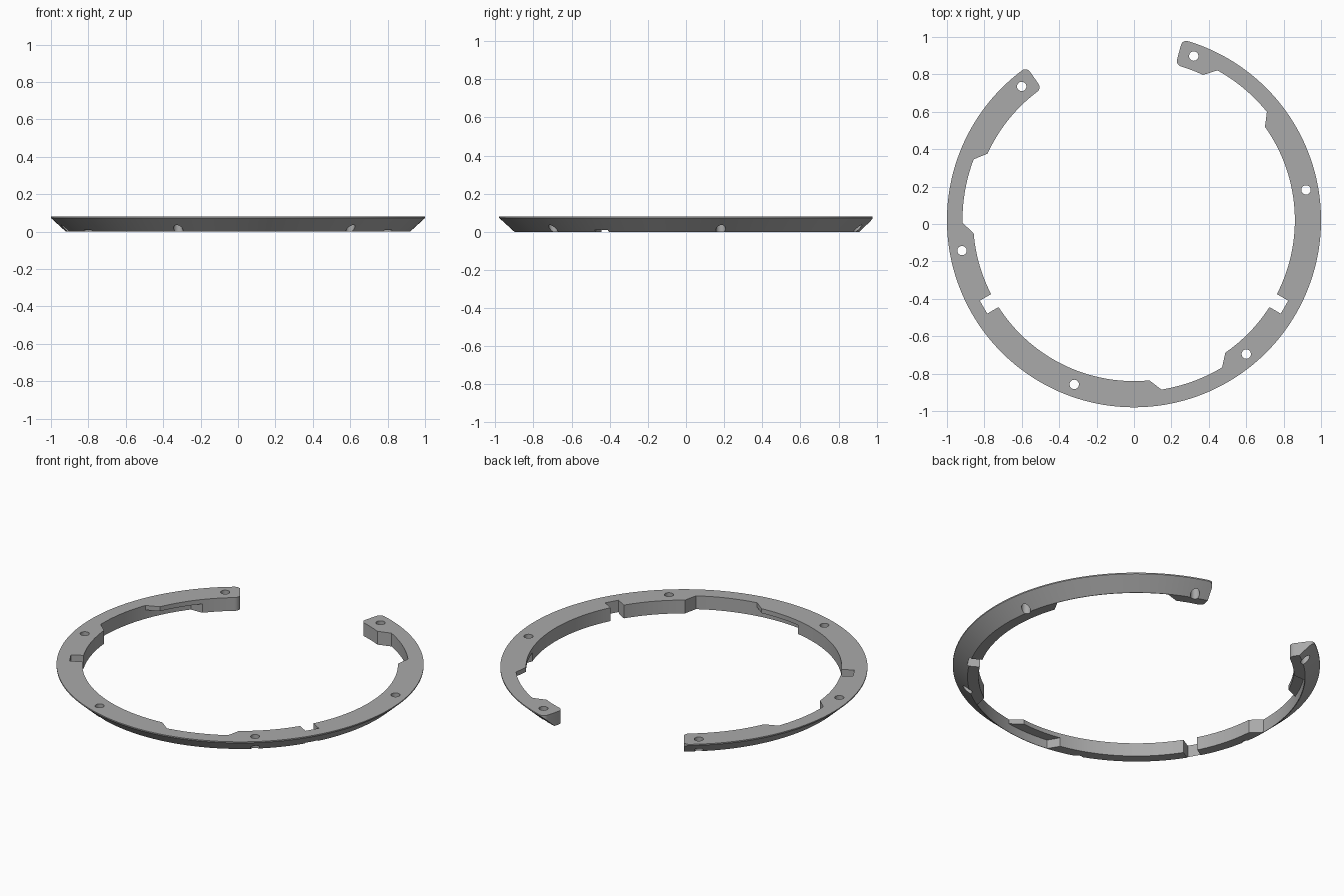
import bpy, bmesh, math

cube = bpy.data.objects.get("Cube")
if cube:
    bpy.data.objects.remove(cube, do_unlink=True)

CY = 0.02                       # ring centre in y
HEIGHT = 0.08
OUTER, BASE = 1.0, 0.92         # rim radius at the top and at the bottom
THICK, THIN = 0.86, 0.917       # inner radius of thick and thin sections
START, END = 125, 435           # open ring, in degrees
ROUND = 0.03                    # end corner radius


def polar(r, deg):
    a = math.radians(deg)
    return (r * math.cos(a), r * math.sin(a) + CY)


def arc(r, a0, a1):
    n = max(1, round(abs(a1 - a0)))
    return [polar(r, a0 + (a1 - a0) * i / n) for i in range(n + 1)]


def corner(r, end, inward, side):
    """Rounded corner running from the end face to the arc of radius r."""
    pts = []
    for i in range(7):
        t = math.pi / 2 * i / 6
        rho = r + inward * ROUND * (1 - math.sin(t))
        pts.append(polar(rho, end + side * math.degrees(ROUND * (1 - math.cos(t)) / rho)))
    return pts


def prism(bm, pts, z0, z1):
    low = [bm.verts.new((x, y, z0)) for x, y in pts]
    high = [bm.verts.new((x, y, z1)) for x, y in pts]
    bm.faces.new(low)
    bm.faces.new(high)
    for i in range(len(pts)):
        j = (i + 1) % len(pts)
        bm.faces.new((low[i], low[j], high[j], high[i]))


def finish(name, bm):
    bmesh.ops.recalc_face_normals(bm, faces=bm.faces[:])
    mesh = bpy.data.meshes.new(name)
    bm.to_mesh(mesh)
    bm.free()
    obj = bpy.data.objects.new(name, mesh)
    bpy.context.collection.objects.link(obj)
    return obj


# Ring outline: outer arc, rounded ends, inner edge with three thin sections
pad = math.degrees(ROUND)
pad_in = math.degrees(ROUND / THICK)
outline = corner(OUTER, START, -1, 1)
outline += arc(OUTER, START + pad, END - pad)[1:-1]
outline += corner(OUTER, END, -1, -1)[::-1]
outline += corner(THICK, END, 1, -1)
edge = END - pad_in
inner = []
for turn in (360, 240, 120):
    inner += arc(THICK, edge, turn + 64.6)
    inner += arc(THIN, turn + 60.9, turn + 39.2)
    edge = turn + 35.5
inner += arc(THICK, edge, START + pad_in)
outline += inner[1:-1]
outline += corner(THICK, START, 1, 1)[::-1]

bm = bmesh.new()
prism(bm, outline, 0, HEIGHT)
ring = finish("mounting_ring", bm)

# Cone that gives the rim its sloping outside
slope = (OUTER - BASE) / 0.073
bm = bmesh.new()
bmesh.ops.create_cone(bm, cap_ends=True, segments=360,
                      radius1=BASE - 0.03 * slope, radius2=BASE + 0.11 * slope, depth=0.14)
bmesh.ops.translate(bm, verts=bm.verts[:], vec=(0, CY, 0.04))
cone = finish("rim_slope_cutter", bm)

# Screw holes, key notches and undercuts below the locking ledges
bm = bmesh.new()
for k in range(6):
    cx, cy = polar(0.934, 10 + 60 * k)
    hole = [(cx + 0.025 * math.cos(math.tau * i / 32),
             cy + 0.025 * math.sin(math.tau * i / 32)) for i in range(32)]
    prism(bm, hole, -0.1, 0.2)
for deg in (210, 330):
    a = math.radians(deg)
    c, s = math.cos(a), math.sin(a)
    notch = [(d * c - w * s, d * s + w * c + CY)
             for d, w in ((0.8, -0.04), (0.929, -0.04), (0.929, 0.04), (0.8, 0.04))]
    prism(bm, notch, -0.1, 0.2)
for turn in (0, 120, 240):
    under = arc(THIN, turn + 22, turn + 39.2)
    under += [polar(0.8, turn + 39.2), polar(0.8, turn + 14.8)]
    prism(bm, under, -0.1, 0.053)
cuts = finish("hole_and_notch_cutter", bm)

# Apply the cuts
bpy.ops.object.select_all(action='DESELECT')
bpy.context.view_layer.objects.active = ring
ring.select_set(True)
for cutter, mode in ((cone, 'INTERSECT'), (cuts, 'DIFFERENCE')):
    cutter.hide_render = True
    mod = ring.modifiers.new(cutter.name, 'BOOLEAN')
    mod.operation = mode
    mod.solver = 'EXACT'
    mod.object = cutter
    bpy.ops.object.modifier_apply(modifier=mod.name)
    bpy.data.objects.remove(cutter, do_unlink=True)

# Grey finish
grey = bpy.data.materials.new("plain_grey")
grey.use_nodes = True
color = (0.4, 0.4, 0.4, 1)
grey.diffuse_color = color
grey.node_tree.nodes["Principled BSDF"].inputs["Base Color"].default_value = color
ring.data.materials.clear()
ring.data.materials.append(grey)
bpy.ops.object.shade_smooth_by_angle(angle=math.radians(25))
